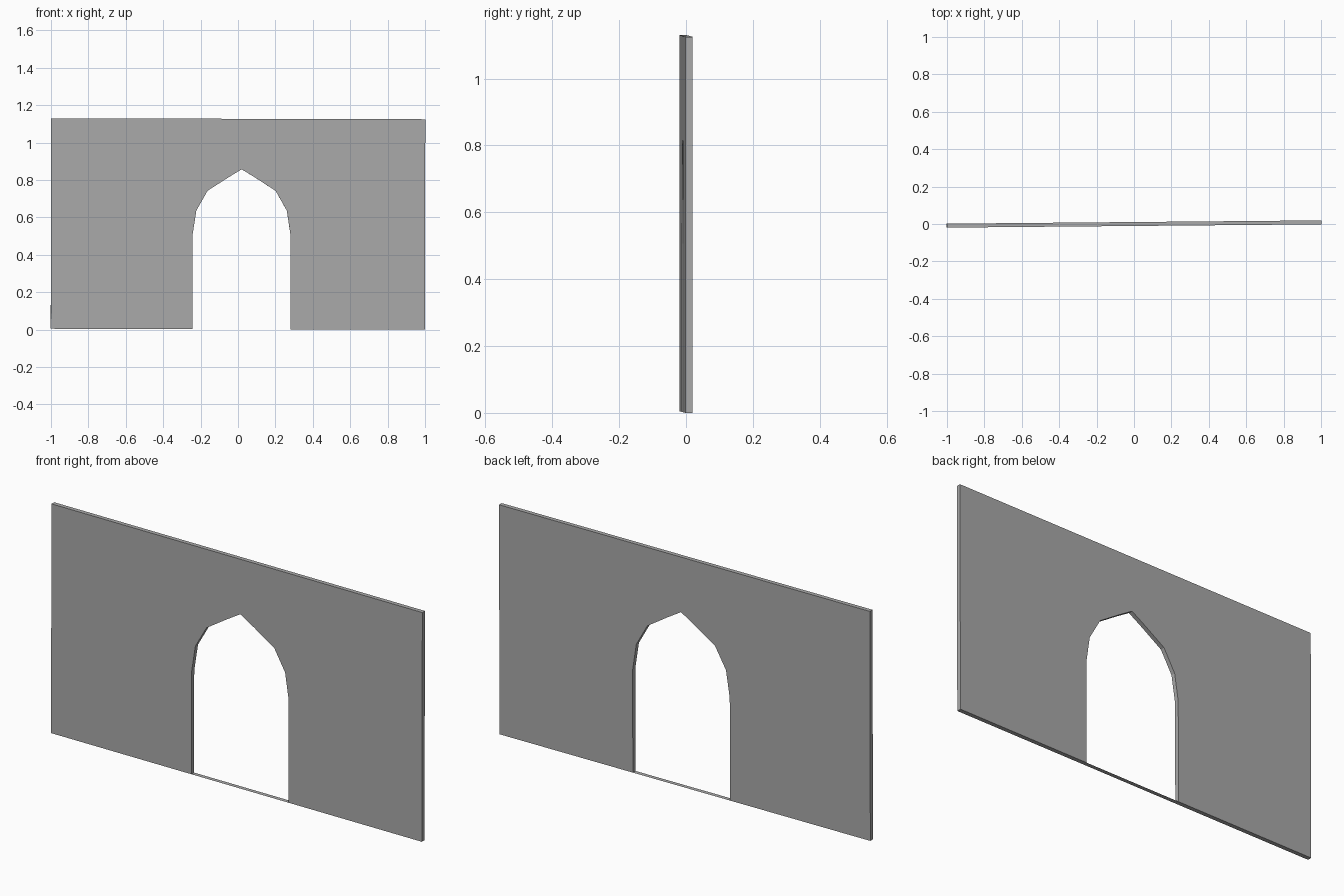
import bpy
import bmesh
from mathutils import Matrix

if "Cube" in bpy.data.objects:
    bpy.data.objects.remove(bpy.data.objects["Cube"], do_unlink=True)

WIDTH, HEIGHT, DEPTH = 2.0, 1.125, 0.021
ARCH_X = 0.019
APEX = 0.855

# Half of the pointed arch: offset from its centre line, height
ARCH = [(0.262, 0), (0.262, 0.503), (0.242, 0.634), (0.182, 0.74), (0.072, 0.811)]

stone = bpy.data.materials.new("grey stone")
stone.use_nodes = True
grey = (0.4, 0.4, 0.4, 1)
stone.diffuse_color = grey
stone.node_tree.nodes["Principled BSDF"].inputs["Base Color"].default_value = grey

# Wall outline with the doorway cut from the bottom edge
w = WIDTH / 2
left_arch = [(ARCH_X - x, z) for x, z in ARCH]
right_arch = [(ARCH_X + x, z) for x, z in reversed(ARCH)]
outline = [(-w, 0)] + left_arch + [(ARCH_X, APEX)] + right_arch + [(w, 0), (w, HEIGHT), (-w, HEIGHT)]

# Extrude the outline to the wall thickness
bm = bmesh.new()
front = bm.faces.new([bm.verts.new((x, -DEPTH / 2, z)) for x, z in outline])
back = bmesh.ops.extrude_face_region(bm, geom=[front], use_keep_orig=True)
moved = [g for g in back["geom"] if isinstance(g, bmesh.types.BMVert)]
bmesh.ops.translate(bm, verts=moved, vec=(0, DEPTH, 0))
bmesh.ops.recalc_face_normals(bm, faces=bm.faces)

# Thin threshold closing the bottom of the doorway
sill = [(s, d) for s, d in ((-1, -1), (-1, 1), (1, 1), (1, -1))]
bm.faces.new([bm.verts.new((ARCH_X + s * ARCH[0][0], d * DEPTH / 2, 0)) for s, d in sill])
bmesh.ops.remove_doubles(bm, verts=bm.verts, dist=0.0001)

# The wall leans very slightly off the axes
turn = Matrix.Rotation(0.0088, 4, "Z") @ Matrix.Rotation(0.0025, 4, "Y")
bmesh.ops.transform(bm, matrix=turn, verts=bm.verts)
lowest = min(v.co.z for v in bm.verts)
middle = [(min(v.co[i] for v in bm.verts) + max(v.co[i] for v in bm.verts)) / 2 for i in (0, 1)]
bmesh.ops.translate(bm, verts=bm.verts, vec=(-middle[0], -middle[1], -lowest))

mesh = bpy.data.meshes.new("arched_wall")
bm.to_mesh(mesh)
bm.free()
mesh.materials.append(stone)
wall = bpy.data.objects.new("arched_wall", mesh)
bpy.context.collection.objects.link(wall)
